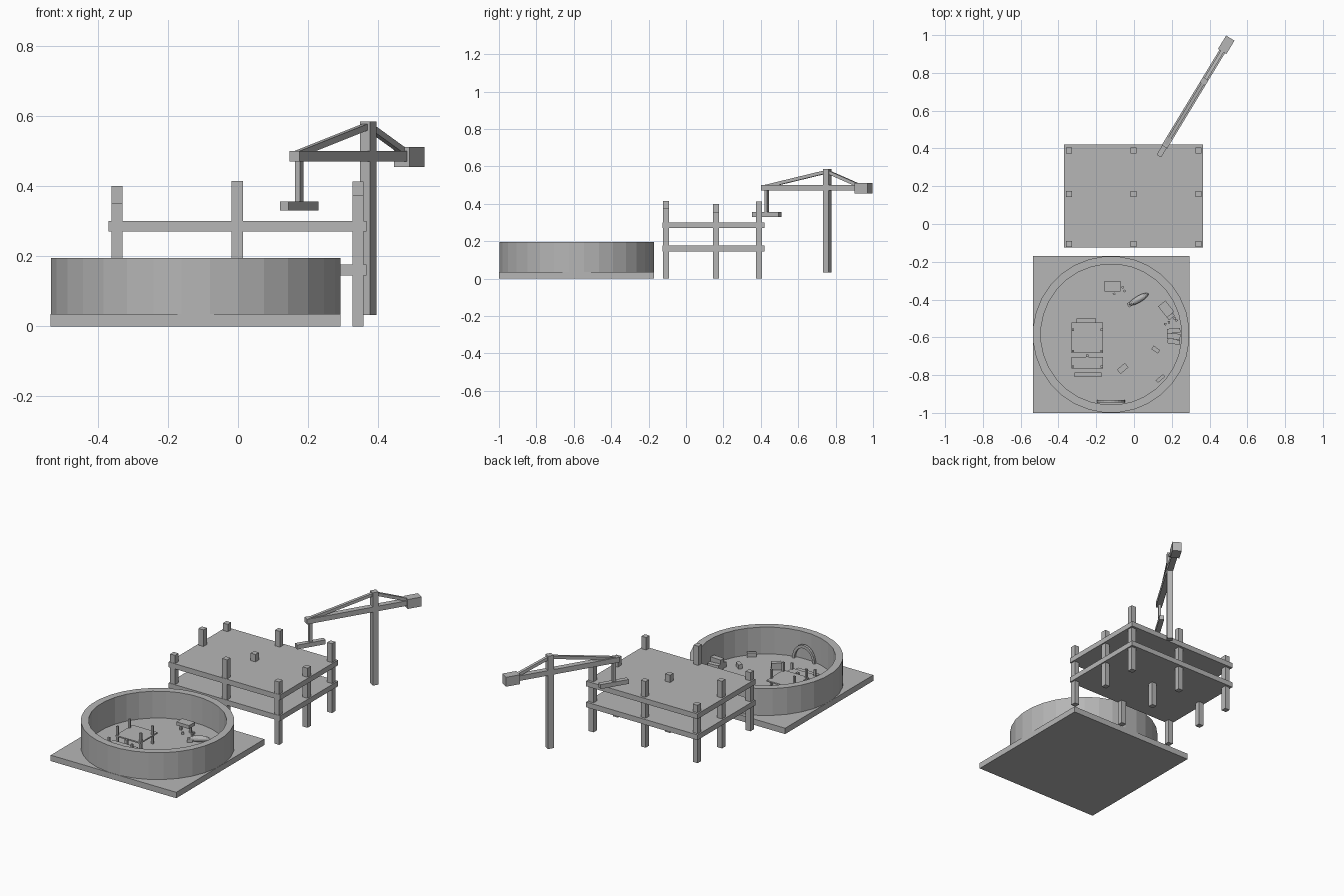
import bpy, bmesh, math
from mathutils import Vector, Matrix

if "Cube" in bpy.data.objects:
    bpy.data.objects.remove(bpy.data.objects["Cube"])

grey = bpy.data.materials.new("concrete_grey")
grey.diffuse_color = (0.47, 0.47, 0.47, 1)
grey.use_nodes = True
grey.node_tree.nodes["Principled BSDF"].inputs["Base Color"].default_value = grey.diffuse_color


def finish(name, bm):
    bmesh.ops.recalc_face_normals(bm, faces=bm.faces)
    me = bpy.data.meshes.new(name)
    bm.to_mesh(me)
    bm.free()
    me.materials.append(grey)
    ob = bpy.data.objects.new(name, me)
    bpy.context.collection.objects.link(ob)
    return ob


def box(name, centre, size, rot=0.0, tilt=0.0):
    """Box turned by rot about z, after tilting about its own y axis."""
    bm = bmesh.new()
    bmesh.ops.create_cube(bm, size=1)
    m = (Matrix.Translation(centre) @ Matrix.Rotation(rot, 4, 'Z')
         @ Matrix.Rotation(tilt, 4, 'Y') @ Matrix.Diagonal((*size, 1)))
    bm.transform(m)
    return finish(name, bm)


def span(name, x0, x1, y0, y1, z0, z1):
    return box(name, ((x0 + x1) / 2, (y0 + y1) / 2, (z0 + z1) / 2), (x1 - x0, y1 - y0, z1 - z0))


# Arena: square plate and open ring wall
FLOOR = 0.035
span("arena_plate", -0.535, 0.293, -1.0, -0.17, 0, FLOOR)
bm = bmesh.new()
N = 32
rings = []
for r, z in ((0.415, FLOOR), (0.415, 0.195), (0.373, 0.195), (0.373, FLOOR)):
    rings.append([bm.verts.new((-0.121 + r * math.cos((i + 0.5) * math.tau / N),
                                -0.585 + r * math.sin((i + 0.5) * math.tau / N), z))
                  for i in range(N)])
for k in range(4):
    a, b = rings[k], rings[(k + 1) % 4]
    for i in range(N):
        j = (i + 1) % N
        bm.faces.new((a[i], a[j], b[j], b[i]))
finish("arena_wall", bm)

# Unfinished building: two slabs on nine columns of uneven height
for z in (0.145, 0.27):
    span("floor_slab", -0.37, 0.366, -0.125, 0.42, z, z + 0.031)
tops = {-0.107: (0.35, 0.415, 0.375), 0.16: (0.40, 0.345, 0.355), 0.39: (0.345, 0.395, 0.413)}
for y, row in tops.items():
    for x, top in zip((-0.345, -0.002, 0.342), row):
        span("column", x - 0.016, x + 0.016, y - 0.016, y + 0.016, 0, top)

# Crane: u runs along the jib from the mast
MAST = Vector((0.371, 0.755, 0))
D = Vector((0.518, 0.855, 0)).normalized()
ANG = math.atan2(D.y, D.x)


def crane_box(name, u0, u1, width, z0, z1):
    c = MAST + D * (u0 + u1) / 2
    return box(name, (c.x, c.y, (z0 + z1) / 2), (u1 - u0, width, z1 - z0), ANG)


def crane_tie(name, u0, z0, u1, z1, t):
    c = MAST + D * (u0 + u1) / 2
    return box(name, (c.x, c.y, (z0 + z1) / 2), (math.hypot(u1 - u0, z1 - z0), t, t),
               ANG, -math.atan2(z1 - z0, u1 - u0))


crane_box("crane_mast", -0.017, 0.017, 0.034, 0.032, 0.585)
crane_box("crane_jib", -0.405, 0.20, 0.034, 0.47, 0.50)
crane_box("crane_counterweight", 0.185, 0.268, 0.052, 0.455, 0.511)
crane_tie("crane_front_tie", -0.395, 0.49, 0, 0.572, 0.018)
crane_tie("crane_back_tie", 0, 0.572, 0.205, 0.495, 0.018)
crane_box("crane_cable", -0.388, -0.370, 0.016, 0.35, 0.475)
crane_box("crane_load", -0.462, -0.295, 0.028, 0.33, 0.356)

# Small deck on posts inside the arena
span("deck", -0.33, -0.165, -0.683, -0.522, 0.08, 0.088)
for x in (-0.323, -0.171):
    for y in (-0.56, -0.672, -0.755):
        span("deck_post", x - 0.006, x + 0.006, y - 0.006, y + 0.006, FLOOR,
             0.105 if y < -0.7 else 0.14)
span("deck_beam", -0.305, -0.2, -0.522, -0.5, 0.06, 0.07)
span("deck_step", -0.33, -0.165, -0.765, -0.705, 0.06, 0.068)
span("low_bench", -0.315, -0.172, -0.81, -0.787, 0.045, 0.055)
span("deck_pin", -0.255, -0.24, -0.705, -0.69, FLOOR, 0.09)

# Table with two legs and loose pieces
span("small_table", -0.155, -0.072, -0.358, -0.303, 0.07, 0.09)
for x in (-0.145, -0.082):
    span("table_leg", x - 0.005, x + 0.005, -0.335, -0.325, FLOOR, 0.07)

# Boat-like hull lying on the floor
bm = bmesh.new()
bmesh.ops.create_uvsphere(bm, u_segments=12, v_segments=8, radius=1)
bm.transform(Matrix.Translation((0.025, -0.398, FLOOR + 0.018))
             @ Matrix.Rotation(math.radians(30), 4, 'Z')
             @ Matrix.Diagonal((0.06, 0.018, 0.018, 1)))
finish("hull", bm)
box("hull_tail", (-0.02, -0.424, FLOOR + 0.01), (0.03, 0.025, 0.02), math.radians(30))

# Crates and rubble by the right wall
for x, y, sx, sy, h, a in ((0.17, -0.45, 0.05, 0.075, 0.04, 38), (0.21, -0.565, 0.07, 0.025, 0.035, 5),
                           (0.21, -0.595, 0.07, 0.03, 0.06, -3), (0.21, -0.623, 0.065, 0.025, 0.03, -8),
                           (0.195, -0.49, 0.04, 0.02, 0.05, 35), (0.115, -0.665, 0.042, 0.022, 0.025, -35),
                           (0.14, -0.818, 0.05, 0.018, 0.025, 40), (-0.06, -0.765, 0.055, 0.03, 0.04, 40)):
    box("crate", (x, y, FLOOR + h / 2), (sx, sy, h), math.radians(a))
for x, y in ((-0.06, -0.335), (-0.05, -0.355), (-0.105, -0.37), (0.165, -0.53), (0.185, -0.52),
             (0.215, -0.5), (0.225, -0.51)):
    box("rubble", (x, y, FLOOR + 0.006), (0.012, 0.012, 0.012), x * 9)

# Arch near the front wall
bm = bmesh.new()
secs = []
for i in range(13):
    t = math.pi * i / 12
    secs.append([bm.verts.new((-0.122 - r * math.cos(t), y, FLOOR + r * 1.25 * math.sin(t)))
                 for r, y in ((0.074, -0.945), (0.074, -0.931), (0.06, -0.931), (0.06, -0.945))])
for a, b in zip(secs, secs[1:]):
    for k in range(4):
        bm.faces.new((a[k], a[(k + 1) % 4], b[(k + 1) % 4], b[k]))
bm.faces.new(secs[0])
bm.faces.new(secs[-1])
finish("arch", bm)
